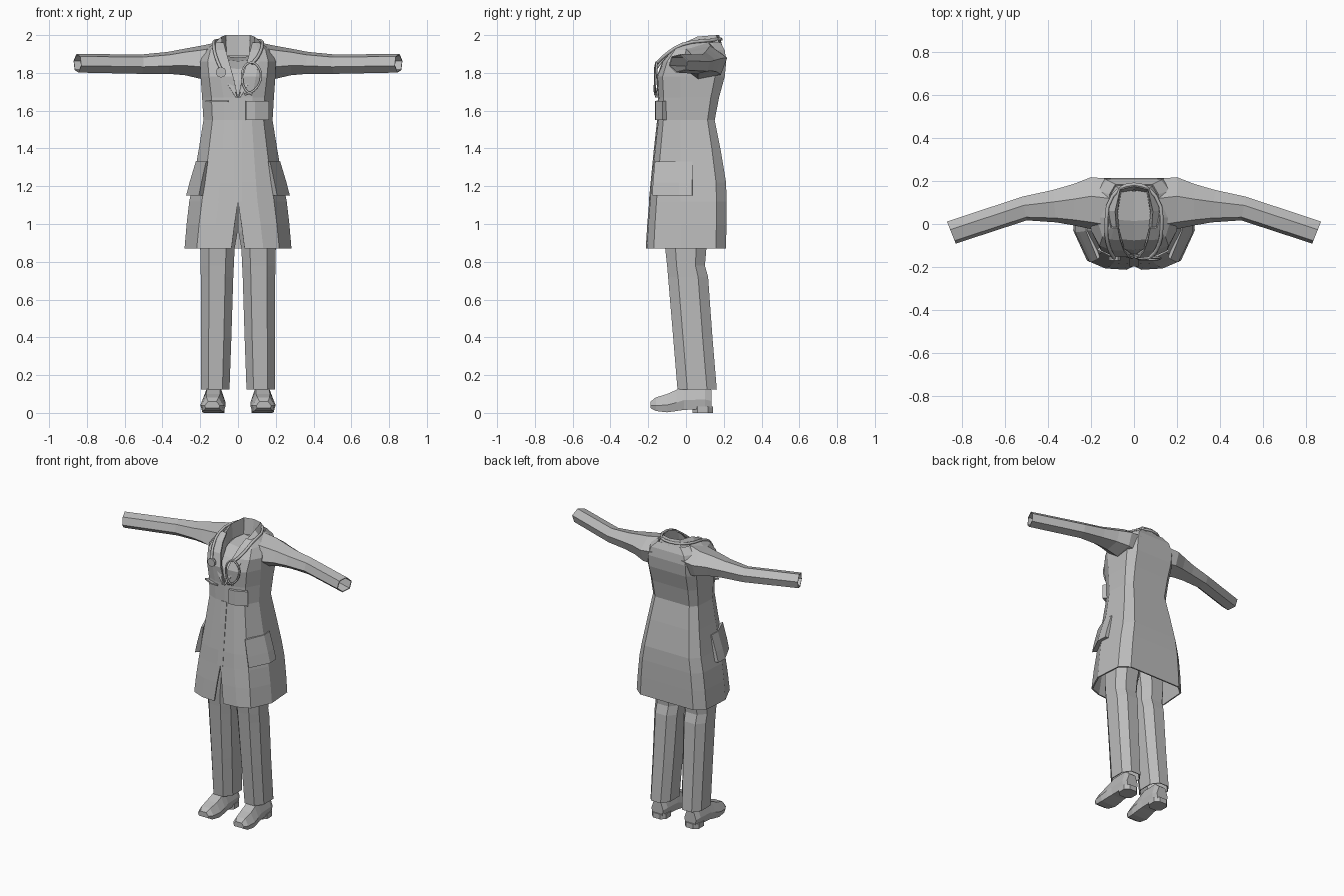
import bpy, bmesh, math
from mathutils import Vector

if "Cube" in bpy.data.objects:
    bpy.data.objects.remove(bpy.data.objects["Cube"], do_unlink=True)

GREY = (0.5, 0.5, 0.5, 1)
mat = bpy.data.materials.new("plain grey")
mat.use_nodes = True
mat.diffuse_color = GREY
mat.node_tree.nodes["Principled BSDF"].inputs["Base Color"].default_value = GREY


def loft(name, rings, closed=True, caps=False, mirror=False, thick=0):
    """Skin a list of equal-length point rings, with optional caps, mirror and cloth thickness."""
    bm = bmesh.new()
    rows = [[bm.verts.new(p) for p in r] for r in rings]
    n = len(rows[0])
    for a, b in zip(rows, rows[1:]):
        for i in range(n if closed else n - 1):
            j = (i + 1) % n
            bm.faces.new((a[i], a[j], b[j], b[i]))
    if caps:
        bm.faces.new(rows[0][::-1])
        bm.faces.new(rows[-1])
    if mirror:
        geom = bm.verts[:] + bm.edges[:] + bm.faces[:]
        bmesh.ops.mirror(bm, geom=geom, axis="X", merge_dist=0.0005)
    bmesh.ops.recalc_face_normals(bm, faces=bm.faces[:])
    me = bpy.data.meshes.new(name)
    bm.to_mesh(me)
    bm.free()
    ob = bpy.data.objects.new(name, me)
    bpy.context.collection.objects.link(ob)
    me.materials.append(mat)
    if thick:
        mod = ob.modifiers.new("cloth", "SOLIDIFY")
        mod.thickness = thick
        mod.offset = -1
    return ob


def tube(name, pts, radius, cyclic=False):
    """Round tube along a smooth path."""
    cu = bpy.data.curves.new(name, "CURVE")
    cu.dimensions = "3D"
    cu.bevel_depth = radius
    cu.bevel_resolution = 1
    cu.resolution_u = 3
    cu.use_fill_caps = True
    sp = cu.splines.new("BEZIER")
    sp.bezier_points.add(len(pts) - 1)
    for bp, p in zip(sp.bezier_points, pts):
        bp.co = p
        bp.handle_left_type = bp.handle_right_type = "AUTO"
    sp.use_cyclic_u = cyclic
    ob = bpy.data.objects.new(name, cu)
    bpy.context.collection.objects.link(ob)
    cu.materials.append(mat)
    return ob


# Coat body: height, front opening, half width, front y, back y
def coat_row(z, s, w, yf, yb):
    return [(s, yf, z), (s + (w - s) * 0.4, yf * 0.97, z), (s + (w - s) * 0.74, yf * 0.8, z),
            (w, -0.03 if z < 1.9 else 0.03, z), (w * 0.95, yb * 0.75, z), (w * 0.72, yb, z), (0, yb, z)]


coat = [(0.87, 0.035, 0.283, -0.213, 0.212), (1.0, 0.018, 0.272, -0.205, 0.214),
        (1.12, 0, 0.258, -0.195, 0.215), (1.22, 0, 0.238, -0.187, 0.212),
        (1.4, 0, 0.207, -0.167, 0.182), (1.55, 0, 0.183, -0.15, 0.152),
        (1.67, 0, 0.19, -0.148, 0.175), (1.78, 0.025, 0.198, -0.155, 0.205),
        (1.86, 0.048, 0.2, -0.125, 0.213), (1.92, 0.065, 0.175, -0.075, 0.205),
        (1.96, 0.075, 0.12, -0.02, 0.185)]
loft("coat_body", [coat_row(*c) for c in coat], closed=False, mirror=True, thick=0.01)


# Sleeves: hexagonal tubes bending forward to the cuffs
def sleeve_ring(x, cy, cz, ry, rz, skew):
    ring = []
    for i in range(6):
        a = math.radians(60 * i + 15)
        dy = ry * math.cos(a)
        ring.append((x + skew * dy, cy + dy, cz + rz * math.sin(a)))
    return ring


sleeve = [(0.11, 0.085, 1.86, 0.13, 0.105, 0), (0.2, 0.097, 1.856, 0.125, 0.09, 0),
          (0.28, 0.09, 1.858, 0.1, 0.073, 0), (0.37, 0.083, 1.853, 0.078, 0.06, 0.1),
          (0.51, 0.072, 1.846, 0.057, 0.053, 0.2), (0.85, -0.04, 1.851, 0.053, 0.051, 0.4)]
loft("sleeves", [sleeve_ring(*s) for s in sleeve], mirror=True, thick=0.006)

# Collar and lapels: a folded strip with outer edge, crest and inner edge
outer = [(0, 0.192, 1.945), (0.09, 0.18, 1.945), (0.135, 0.06, 1.945), (0.13, -0.05, 1.915),
         (0.11, -0.135, 1.83), (0.012, -0.162, 1.67)]
crest = [(0, 0.175, 2.0), (0.065, 0.16, 2.0), (0.088, 0.06, 1.992), (0.082, -0.03, 1.95),
         (0.055, -0.13, 1.83), (0.004, -0.164, 1.67)]
inner = [(0, 0.158, 1.89), (0.06, 0.148, 1.89), (0.076, 0.05, 1.89), (0.068, -0.03, 1.87),
         (0.045, -0.115, 1.8), (0.002, -0.145, 1.67)]
loft("collar", [outer, crest, inner], closed=False, mirror=True, thick=0.004)

# Shirt filling the neckline
shirt = [(0.16, 1.89, 0.08), (0.02, 1.872, 0.085), (-0.07, 1.83, 0.075), (-0.115, 1.77, 0.05),
         (-0.14, 1.66, 0.025)]
loft("shirt_front", [[(-w, y, z), (0, y - 0.006, z - 0.01), (w, y, z)] for y, z, w in shirt],
     closed=False)

# Trousers: tapered eight-sided legs reaching up under the coat
def leg_ring(z, x0, x1, y0, y1):
    cx, cy, rx, ry = (x0 + x1) / 2, (y0 + y1) / 2, (x1 - x0) / 2, (y1 - y0) / 2
    k = 0.5
    return [(cx + rx * a, cy + ry * b, z) for a, b in
            ((1, -k), (1, k), (k, 1), (-k, 1), (-1, k), (-1, -k), (-k, -1), (k, -1))]


legs = [(0.125, 0.045, 0.195, -0.045, 0.163), (0.4, 0.035, 0.195, -0.068, 0.14),
        (0.72, 0.025, 0.197, -0.095, 0.117), (0.78, 0.022, 0.198, -0.1, 0.1),
        (0.87, 0.018, 0.2, -0.11, 0.108), (0.96, 0.002, 0.2, -0.115, 0.115),
        (1.1, 0.002, 0.19, -0.12, 0.12)]
loft("trouser_legs", [leg_ring(*r) for r in legs], mirror=True, thick=0.006)


# Shoes: y, half width, bottom z, top z
def shoe_ring(y, hw, z0, z1):
    zm = z0 + (z1 - z0) * 0.4
    cx = 0.127 + max(0, -y) * 0.05
    return [(cx + hw * a, y, z) for a, z in
            ((-0.85, z0), (0.85, z0), (1, zm), (0.55, z1), (-0.55, z1), (-1, zm))]


shoe = [(-0.187, 0.04, 0.025, 0.06), (-0.16, 0.058, 0.01, 0.082), (-0.1, 0.067, 0.003, 0.1),
        (-0.05, 0.064, 0.01, 0.122), (-0.01, 0.058, 0.016, 0.145), (0.1, 0.056, 0.02, 0.148),
        (0.135, 0.045, 0.025, 0.12)]
loft("shoes", [shoe_ring(*s) for s in shoe], caps=True, mirror=True)
loft("shoe_heels", [leg_ring(z, 0.072, 0.182, 0.035, 0.143) for z in (0, 0.035)],
     caps=True, mirror=True)


# Pockets: padded panels whose outer points sit off the cloth
def panel_ring(z, pts, out, depth):
    front = [Vector((x, y, z)) for x, y in pts]
    axis = Vector((0, 0.06, z))
    dirs = [(p - axis).normalized() for p in front]
    return ([p + d * out for p, d in zip(front, dirs)]
            + [p - d * depth for p, d in zip(front[::-1], dirs[::-1])])


side_pocket = [(1.15, 0.252), (1.22, 0.238), (1.33, 0.218)]
loft("side_pockets",
     [panel_ring(z, [(w * 0.76, -0.16), (w, -0.03), (w * 0.985, 0.035)], o, 0.01)
      for (z, w), o in zip(side_pocket, (0.024, 0.02, 0.006))], caps=True, mirror=True)
chest = [(0.04, -0.15), (0.085, -0.148), (0.155, -0.115)]
loft("chest_pocket", [panel_ring(z, chest, 0.014, 0.02) for z in (1.55, 1.65)], caps=True)
loft("chest_welt", [panel_ring(z, [(-x - 0.012, y) for x, y in chest], 0.007, 0.02)
                    for z in (1.645, 1.655)], caps=True)

# Overlapping front edge of the coat
loft("front_placket", [[(x, y, z) for x in (-0.02, 0.02)] for z, y in
                       ((1.12, -0.197), (1.4, -0.17), (1.55, -0.153))],
     closed=False, thick=0.004)

# Stethoscope: neck tube, headset loop, ear tips and chest piece
tube("stethoscope_tube", [(-0.09, -0.162, 1.82), (-0.115, -0.115, 1.88), (-0.128, -0.02, 1.95),
                          (-0.1, 0.13, 1.972), (0, 0.185, 1.978), (0.1, 0.13, 1.972),
                          (0.128, -0.02, 1.95), (0.105, -0.12, 1.885), (0.075, -0.155, 1.85)], 0.009)
tube("stethoscope_headset", [(0.035, -0.163, 1.685), (0.088, -0.165, 1.71), (0.122, -0.16, 1.78),
                             (0.105, -0.156, 1.835), (0.07, -0.158, 1.855), (0.035, -0.16, 1.835),
                             (0.022, -0.163, 1.78), (0.04, -0.165, 1.71), (0.075, -0.163, 1.685)],
     0.006)
bpy.ops.mesh.primitive_cylinder_add(vertices=10, radius=0.028, depth=0.018,
                                    location=(-0.09, -0.16, 1.803), rotation=(math.pi / 2, 0, 0))
disc = bpy.context.object
disc.name = "stethoscope_chest_piece"
disc.data.materials.append(mat)
